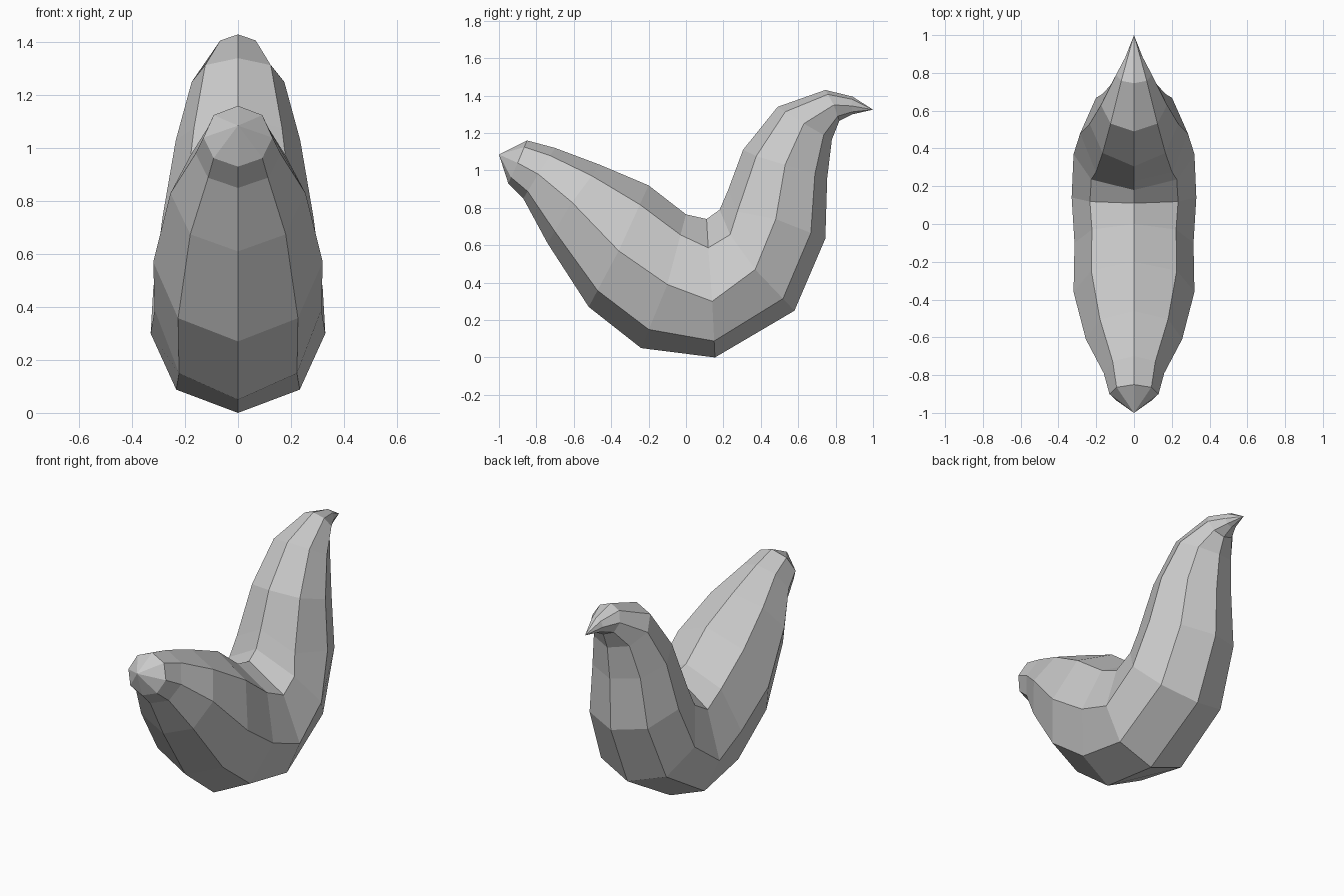
import bpy
import bmesh
from math import sin, cos, pi
from mathutils import Vector

cube = bpy.data.objects.get("Cube")
if cube:
    bpy.data.objects.remove(cube, do_unlink=True)

SIDES = 8

# Stations from the blunt front end to the pointed rear end:
# top ridge (y, z), widest side line (y, z), bottom ridge (y, z), half width
STATIONS = [
    ((-.85, 1.16), (-.90, 1.04), (-.95, .93), .13),
    ((-.70, 1.12), (-.79, .98), (-.87, .85), .16),
    ((-.46, 1.03), (-.61, .83), (-.74, .61), .255),
    ((-.20, .92), (-.36, .57), (-.52, .27), .32),
    ((0, .765), (-.10, .39), (-.24, .05), .315),
    ((.11, .74), (.14, .30), (.155, 0), .33),
    ((.18, .79), (.37, .47), (.58, .25), .32),
    ((.225, .895), (.48, .74), (.745, .635), .285),
    ((.305, 1.11), (.53, 1.03), (.755, .96), .235),
    ((.49, 1.34), (.63, 1.25), (.78, 1.165), .175),
    ((.745, 1.43), (.79, 1.35), (.82, 1.265), .095),
    ((.89, 1.395), (.885, 1.345), (.89, 1.30), .045),
]
FRONT_TIP = (0, -1, 1.085)
REAR_TIP = (0, 1, 1.325)

# Extra sag of the shoulder lines where the back folds sharply
SAG = {5: (0, -.025), 6: (0, -.04), 7: (-.025, -.07), 8: (.005, -.01)}


def ring_points(index):
    """Octagonal cross-section through the three guide points."""
    top, side, bottom, width = STATIONS[index]
    top, side, bottom = Vector(top), Vector(side), Vector(bottom)
    for k in range(SIDES):
        angle = 2 * pi * k / SIDES
        c = cos(angle)
        point = side.lerp(top if c > 0 else bottom, abs(c))
        if k in (1, SIDES - 1):
            point += Vector(SAG.get(index, (0, 0)))
        yield (width * sin(angle), point.x, point.y)


def make_material(name, color):
    mat = bpy.data.materials.new(name)
    mat.use_nodes = True
    mat.diffuse_color = color
    for node in mat.node_tree.nodes:
        if node.type == 'BSDF_PRINCIPLED':
            node.inputs["Base Color"].default_value = color
    return mat


# Curved body: rings bridged by quads, closed by a fan at each tip
bm = bmesh.new()
rings = [[bm.verts.new(p) for p in ring_points(i)] for i in range(len(STATIONS))]
front = bm.verts.new(FRONT_TIP)
rear = bm.verts.new(REAR_TIP)
for k in range(SIDES):
    n = (k + 1) % SIDES
    for a, b in zip(rings, rings[1:]):
        bm.faces.new((a[k], a[n], b[n], b[k]))
    bm.faces.new((front, rings[0][n], rings[0][k]))
    bm.faces.new((rear, rings[-1][k], rings[-1][n]))
bmesh.ops.recalc_face_normals(bm, faces=bm.faces)

mesh = bpy.data.meshes.new("curved_body")
bm.to_mesh(mesh)
bm.free()
mesh.materials.append(make_material("light grey", (.6, .6, .6, 1)))
body = bpy.data.objects.new("curved_body", mesh)
bpy.context.collection.objects.link(body)
